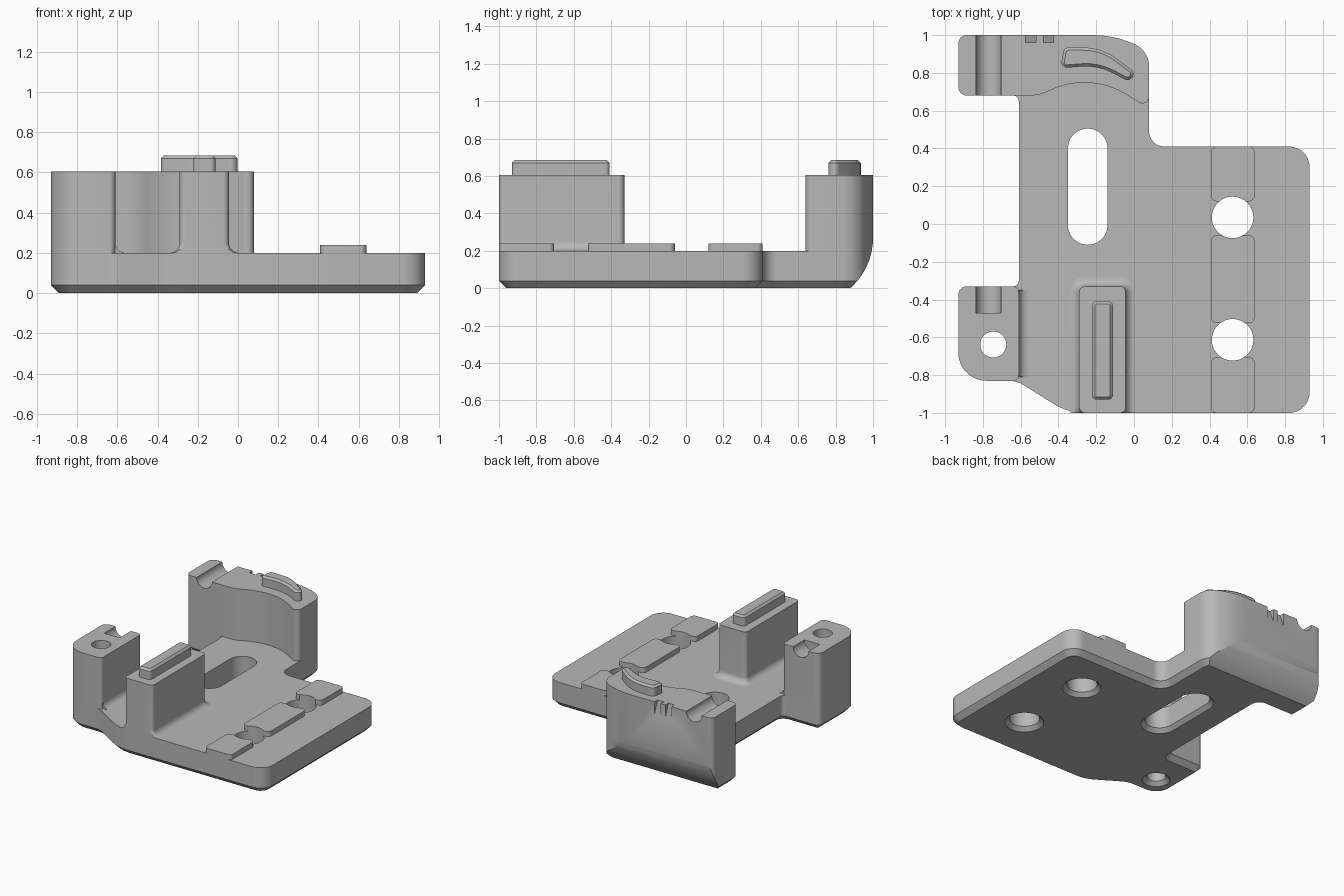
import bpy, bmesh, math
from mathutils import Vector

if "Cube" in bpy.data.objects:
    bpy.data.objects.remove(bpy.data.objects["Cube"])

grey = bpy.data.materials.new("plain grey")
grey.use_nodes = True
COLOUR = (0.48, 0.48, 0.48, 1)
grey.diffuse_color = COLOUR
grey.node_tree.nodes["Principled BSDF"].inputs["Base Color"].default_value = COLOUR

FLOOR, TOP, FRONT = 0.2, 0.605, -1.0


def rounded(corners):
    """Counter-clockwise outline from (x, y, radius) corners."""
    out = []
    count = len(corners)
    for i, (x, y, r) in enumerate(corners):
        p = Vector((x, y))
        a = (Vector(corners[i - 1][:2]) - p).normalized()
        b = (Vector(corners[(i + 1) % count][:2]) - p).normalized()
        half = a.angle(b) / 2
        centre = p + (a + b).normalized() * r / math.sin(half)
        start = p + a * r / math.tan(half) - centre
        sweep = math.pi - 2 * half
        if a.x * b.y - a.y * b.x > 0:
            sweep = -sweep
        steps = max(3, int(abs(sweep) / math.radians(7)))
        for k in range(steps + 1):
            t = sweep * k / steps
            c, s = math.cos(t), math.sin(t)
            q = centre + Vector((c * start.x - s * start.y, s * start.x + c * start.y))
            if not out or (q - out[-1]).length > 1e-4:
                out.append(q)
    if (out[0] - out[-1]).length < 1e-4:
        out.pop()
    area = sum(out[i - 1].cross(out[i]) for i in range(len(out)))
    return out if area > 0 else out[::-1]


def box(x0, x1, y0, y1, r):
    return rounded([(x0, y0, r), (x1, y0, r), (x1, y1, r), (x0, y1, r)])


def disc(x, y, r):
    return box(x - r, x + r, y - r, y + r, r)


def offset(pts, d):
    res = []
    for i, p in enumerate(pts):
        e1 = (p - pts[i - 1]).normalized()
        e2 = (pts[(i + 1) % len(pts)] - p).normalized()
        n1, n2 = Vector((e1.y, -e1.x)), Vector((e2.y, -e2.x))
        res.append(p + (n1 + n2) * d / (1 + n1.dot(n2)))
    return res


def prism(name, pts, levels, axis="z", ymin=-9):
    """Stack outline rings at (height, offset) levels along an axis."""
    place = {"z": lambda p, h: (p.x, max(p.y, ymin), h),
             "x": lambda p, h: (h, p.x, p.y),
             "y": lambda p, h: (p.x, h, p.y)}[axis]
    bm = bmesh.new()
    rings = [[bm.verts.new(place(p, h)) for p in (offset(pts, d) if d else pts)]
             for h, d in levels]
    bm.faces.new(rings[0][::-1])
    bm.faces.new(rings[-1])
    for low, high in zip(rings, rings[1:]):
        for i in range(len(low)):
            bm.faces.new((low[i - 1], low[i], high[i], high[i - 1]))
    bmesh.ops.recalc_face_normals(bm, faces=bm.faces)
    mesh = bpy.data.meshes.new(name)
    bm.to_mesh(mesh)
    bm.free()
    obj = bpy.data.objects.new(name, mesh)
    bpy.context.collection.objects.link(obj)
    mesh.materials.append(grey)
    return obj


def activate(obj):
    for other in bpy.context.selected_objects:
        other.select_set(False)
    obj.select_set(True)
    bpy.context.view_layer.objects.active = obj


def cut(obj, *cutters):
    for c in cutters:
        mod = obj.modifiers.new("cut", "BOOLEAN")
        mod.operation, mod.solver, mod.object = "DIFFERENCE", "EXACT", c
        activate(obj)
        bpy.ops.object.modifier_apply(modifier=mod.name)


# Base plate with chamfered underside
base = prism("base_plate", rounded([
    (0.93, FRONT, 0.11), (0.93, 0.41, 0.11), (0.08, 0.41, 0.08), (0.08, 0.92, 0.13),
    (-0.11, 1, 0.5), (-0.93, 1, 0.045), (-0.93, 0.68, 0.045), (-0.61, 0.68, 0.03),
    (-0.61, -0.33, 0.03), (-0.93, -0.33, 0.045), (-0.93, -0.83, 0.15),
    (-0.62, -0.83, 0.15), (-0.35, FRONT, 0.3)]),
    [(0, -0.04), (0.04, 0), (FLOOR, 0)])

# Rear wall with wavy inner face
wall = prism("rear_wall", rounded([
    (0.08, 0.92, 0.13), (-0.11, 1, 0.5), (-0.93, 1, 0.045), (-0.93, 0.68, 0.045),
    (-0.5, 0.68, 0.2), (-0.24, 0.81, 0.42), (0.08, 0.61, 0.035)]),
    [(FLOOR, 0), (TOP, 0)])

# Front post and its floor fillet
post = prism("front_post", rounded([
    (-0.61, -0.33, 0.03), (-0.93, -0.33, 0.045), (-0.93, -0.83, 0.15),
    (-0.61, -0.83, 0.03)]), [(FLOOR, 0), (TOP, 0)])
R = 0.05
quarter = [math.radians(a) for a in range(0, 91, 10)]
curve = [(R * (1 - math.cos(t)), R * (1 - math.sin(t))) for t in quarter]
section = [Vector((-0.62, FLOOR))] + [Vector((-0.61 + d, FLOOR + h)) for h, d in curve]
section.append(Vector((-0.62, FLOOR + R)))
fillet = prism("post_fillet", section, [(-0.81, 0), (-0.35, 0)], "y")

# Centre block flaring into the floor
block = prism("centre_block", box(-0.29, -0.045, FRONT, -0.33, 0.03),
              [(FLOOR + h, d) for h, d in curve] + [(TOP, 0)], ymin=FRONT)

# Locating ribs on top of block and wall
RIB = [(TOP, 0), (0.67, 0), (0.685, -0.015)]
ribs = [
    prism("block_rib", box(-0.222, -0.112, -0.93, -0.408, 0.025), RIB),
    prism("wall_rib", rounded([
        (-0.37, 0.935, 0.03), (-0.17, 0.935, 0.3), (0.022, 0.79, 0.03),
        (-0.035, 0.758, 0.03), (-0.19, 0.84, 0.3), (-0.39, 0.825, 0.03)]), RIB)]

# Raised pads between the bolt holes
pads = [prism("pad_" + where, box(0.408, 0.638, y0, y1, 0.03), [(FLOOR, 0), (0.24, 0)])
        for where, y0, y1 in (("front", FRONT, -0.705), ("middle", -0.525, -0.06),
                              ("rear", 0.12, 0.41))]

# Cutters: through holes with a countersink below
HOLE = [(-0.02, 0.05), (0.03, 0), (0.8, 0)]
bolts = [prism("bolt_cutter", disc(0.522, y, 0.11), HOLE) for y in (0.035, -0.613)]
slot = prism("slot_cutter", box(-0.35, -0.14, -0.11, 0.505, 0.105), HOLE)
pin = prism("pin_cutter", disc(-0.745, -0.638, 0.069), HOLE)
# Cutters: rod groove, rounded rear underside and two back notches
groove = prism("groove_cutter", disc(-0.77, TOP, 0.067), [(-0.47, 0), (1.1, 0)], "y")
arc = [Vector((0.64 + 0.36 * math.cos(t), 0.27 - 0.36 * math.sin(t)))
       for t in (math.radians(a) for a in range(0, 61, 5))]
sweep = prism("sweep_cutter", arc + [Vector((1.2, -0.1)), Vector((1.2, 0.27))],
              [(-1.1, 0), (0.3, 0)], "x")
wedge = [Vector(p) for p in ((1.02, 0.45), (1.02, 0.65), (0.962, 0.65), (0.962, 0.6))]
notches = [prism("notch_cutter", wedge, [(x, 0), (x + 0.055, 0)], "x")
           for x in (-0.575, -0.48)]

cut(base, *bolts, slot, pin, sweep)
cut(wall, groove, sweep, *notches)
cut(post, pin, groove)
for pad in pads:
    cut(pad, *bolts)
for helper in [*bolts, slot, pin, groove, sweep, *notches]:
    bpy.data.objects.remove(helper)

# Smooth curved walls, keep hard edges
for part in [base, wall, post, fillet, block, *ribs, *pads]:
    activate(part)
    bpy.ops.object.shade_smooth_by_angle(angle=math.radians(25))
